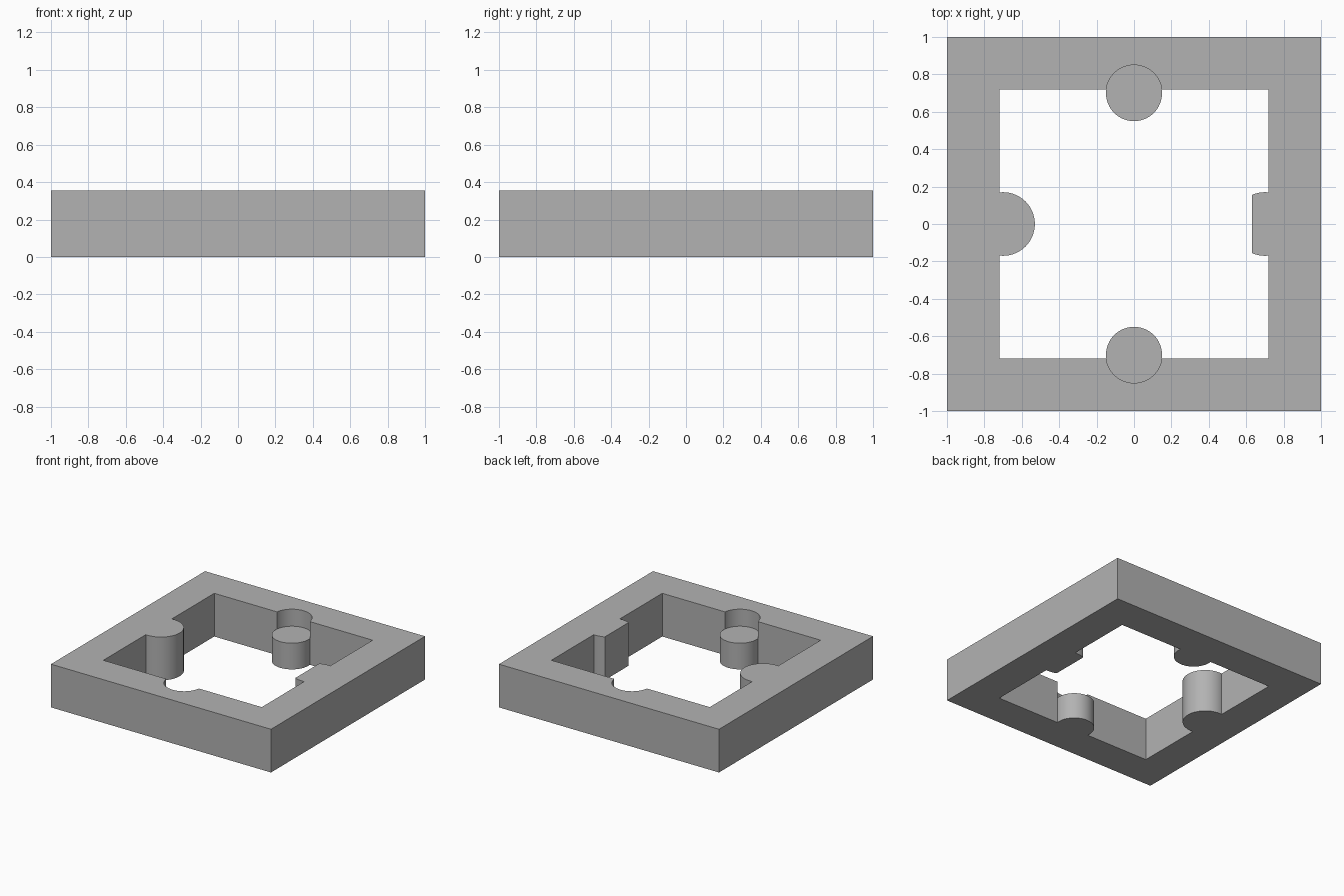
import bpy, bmesh, math

cube = bpy.data.objects.get("Cube")
if cube:
    bpy.data.objects.remove(cube)

HEIGHT = 0.355
LEDGE = 0.215
HOLE = 0.72
OFFSET = 0.7

grey = bpy.data.materials.new("mid_grey")
grey.use_nodes = True
color = (0.448, 0.448, 0.448, 1)
grey.diffuse_color = color
grey.node_tree.nodes["Principled BSDF"].inputs["Base Color"].default_value = color


def prism(name, outline, z0, z1):
    """Extrude a flat outline from z0 to z1."""
    bm = bmesh.new()
    face = bm.faces.new([bm.verts.new((x, y, z0)) for x, y in outline])
    grown = bmesh.ops.extrude_face_region(bm, geom=[face], use_keep_orig=True)
    top = [v for v in grown["geom"] if isinstance(v, bmesh.types.BMVert)]
    bmesh.ops.translate(bm, verts=top, vec=(0, 0, z1 - z0))
    bmesh.ops.recalc_face_normals(bm, faces=bm.faces)
    mesh = bpy.data.meshes.new(name)
    bm.to_mesh(mesh)
    bm.free()
    mesh.materials.append(grey)
    obj = bpy.data.objects.new(name, mesh)
    bpy.context.collection.objects.link(obj)
    return obj


def square(r):
    return [(-r, -r), (r, -r), (r, r), (-r, r)]


def arc(cx, cy, r, start=0, sweep=math.tau, n=64):
    closed = sweep == math.tau
    steps = n if closed else n - 1
    return [(cx + r * math.cos(start + sweep * i / steps),
             cy + r * math.sin(start + sweep * i / steps)) for i in range(n)]


def combine(target, tool, operation):
    """Apply a boolean and drop the tool."""
    mod = target.modifiers.new("combine", "BOOLEAN")
    mod.operation, mod.object, mod.solver = operation, tool, "EXACT"
    graph = bpy.context.evaluated_depsgraph_get()
    mesh = bpy.data.meshes.new_from_object(target.evaluated_get(graph))
    target.modifiers.clear()
    target.data = mesh
    bpy.data.objects.remove(tool)


# Square frame with an open middle
frame = prism("frame", square(1), 0, HEIGHT)
combine(frame, prism("opening", square(HOLE), -1, 1), "DIFFERENCE")

# Front and back: round recess above a short peg
for side in (-1, 1):
    circle = arc(0, side * OFFSET, 0.15)
    combine(frame, prism("recess", circle, LEDGE, 1), "DIFFERENCE")
    combine(frame, prism("short_peg", circle, 0, LEDGE), "UNION")

# Full-height round peg on one side
combine(frame, prism("tall_peg", arc(-OFFSET, 0, 0.17), 0, HEIGHT), "UNION")

# Peg trimmed flat on the opposite side
trim = math.acos((0.63 - OFFSET) / 0.17)
flat_peg = arc(OFFSET, 0, 0.17, -trim, 2 * trim)
combine(frame, prism("flat_peg", flat_peg, 0, HEIGHT), "UNION")

# Smooth round walls, sharp corners
bpy.ops.object.select_all(action="DESELECT")
frame.select_set(True)
bpy.context.view_layer.objects.active = frame
bpy.ops.object.shade_smooth_by_angle(angle=math.radians(25))
